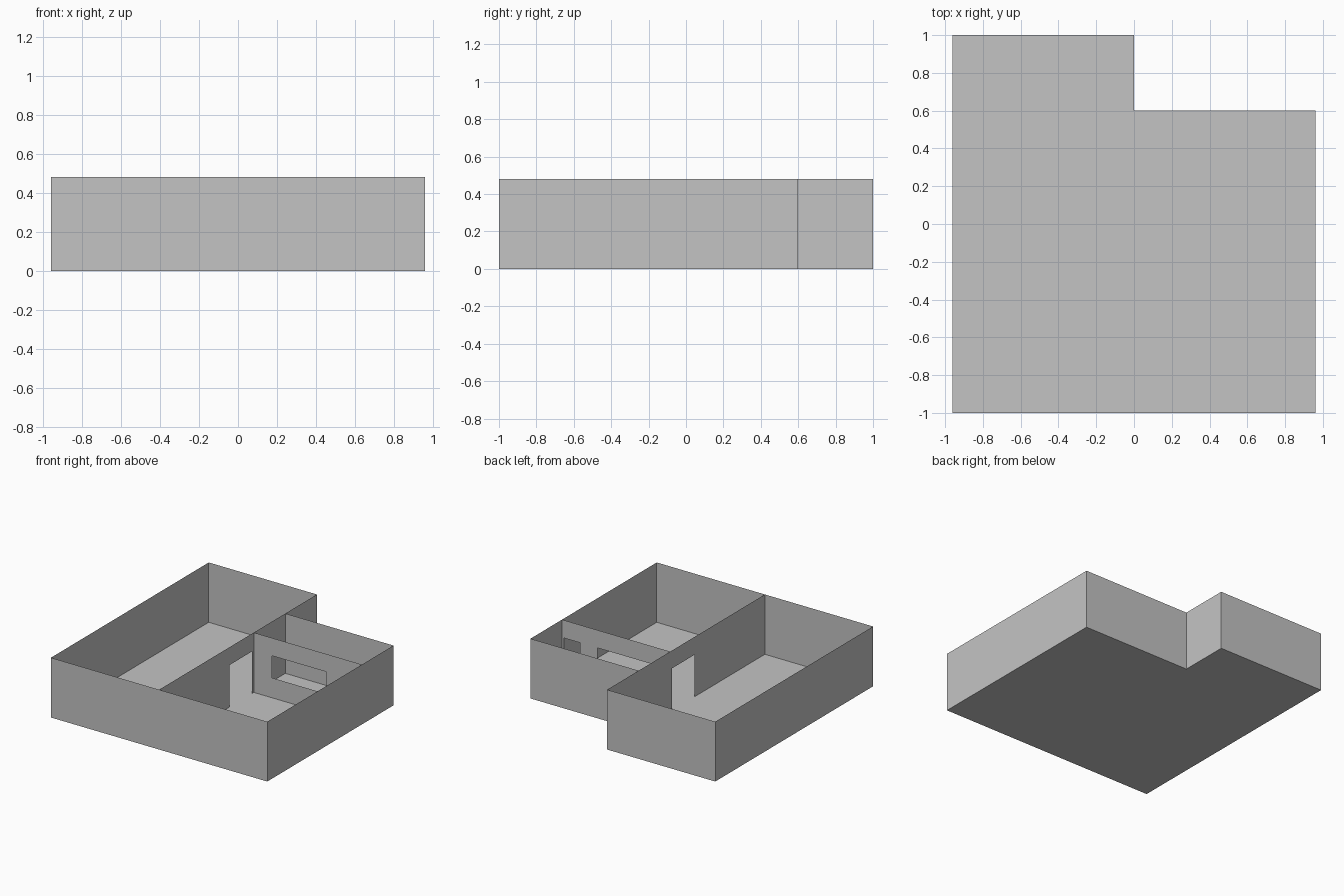
import bpy
import bmesh
from mathutils import Vector

cube = bpy.data.objects.get("Cube")
if cube:
    bpy.data.objects.remove(cube, do_unlink=True)

HEIGHT = 0.48
HEAD = 0.337   # top of doors and window
SILL = 0.16

plaster = bpy.data.materials.new("light_grey_plaster")
plaster.use_nodes = True
grey = (0.55, 0.55, 0.55, 1)
plaster.diffuse_color = grey
plaster.node_tree.nodes["Principled BSDF"].inputs["Base Color"].default_value = grey


def finish(name, bm):
    bmesh.ops.remove_doubles(bm, verts=bm.verts, dist=1e-5)
    mesh = bpy.data.meshes.new(name)
    bm.to_mesh(mesh)
    bm.free()
    mesh.materials.append(plaster)
    obj = bpy.data.objects.new(name, mesh)
    bpy.context.collection.objects.link(obj)


def wall(name, start, end, openings=()):
    """Thin upright panel; openings are (from, to, bottom, top) along it."""
    start, end = Vector((*start, 0)), Vector((*end, 0))
    length = (end - start).length
    along = (end - start).normalized()
    cuts = sorted({0, length, *(c for o in openings for c in o[:2])})
    levels = sorted({0, HEIGHT, *(c for o in openings for c in o[2:])})
    bm = bmesh.new()
    for a, b in zip(cuts, cuts[1:]):
        for low, high in zip(levels, levels[1:]):
            u, v = (a + b) / 2, (low + high) / 2
            if any(o[0] < u < o[1] and o[2] < v < o[3] for o in openings):
                continue
            corners = ((a, low), (b, low), (b, high), (a, high))
            bm.faces.new([bm.verts.new(start + along * s + Vector((0, 0, z)))
                          for s, z in corners])
    # Merge the cells of each panel into clean flat faces
    bmesh.ops.remove_doubles(bm, verts=bm.verts, dist=1e-5)
    bmesh.ops.dissolve_limit(bm, angle_limit=0.01, verts=bm.verts, edges=bm.edges)
    finish(name, bm)


# L-shaped outline, counter-clockwise from the front right corner
outline = [(-0.96, -1), (0.96, -1), (0.96, 0.6), (0, 0.6), (0, 1), (-0.96, 1)]

# Floor
bm = bmesh.new()
bm.faces.new([bm.verts.new((x, y, 0)) for x, y in outline])
finish("floor", bm)

# Outer walls
names = ["front_wall", "left_wall", "left_back_wall", "notch_wall", "back_wall", "right_wall"]
for i, name in enumerate(names):
    wall(name, outline[i], outline[(i + 1) % len(outline)])

# Long partition with a doorway
wall("long_partition", (0, -1), (0, 0.6), [(0.89, 1.18, 0, HEAD)])

# Cross partition with a serving window and a doorway
wall("cross_partition", (0, 0.2), (0.96, 0.2),
     [(0.16, 0.645, SILL, HEAD), (0.8, 0.942, 0, HEAD)])
